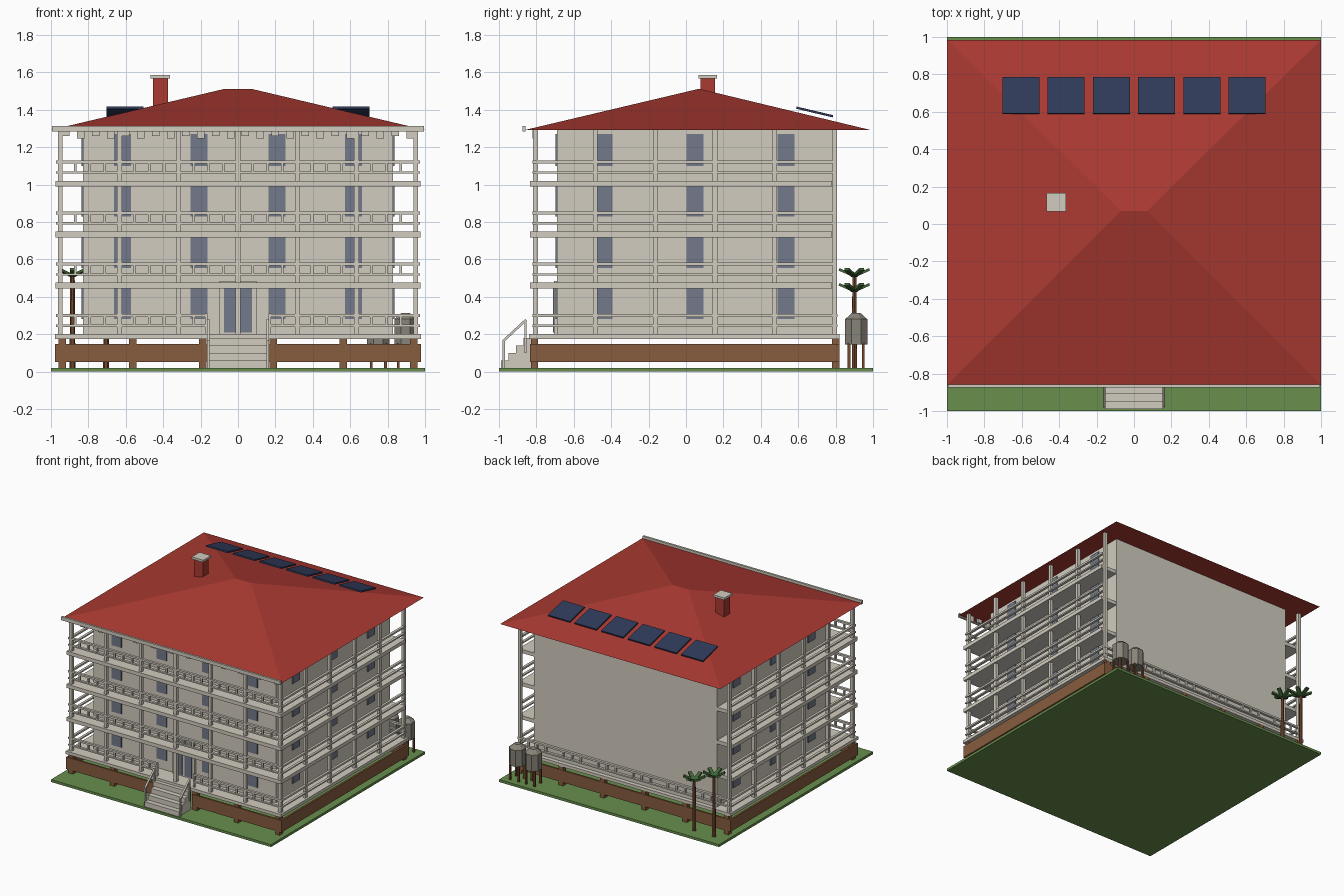
import bpy, bmesh, math
from mathutils import Matrix, Vector

if "Cube" in bpy.data.objects:
    bpy.data.objects.remove(bpy.data.objects["Cube"])


def material(name, srgb):
    m = bpy.data.materials.new(name)
    lin = [c / 12.92 if c < 0.04 else ((c + 0.055) / 1.055) ** 2.4 for c in srgb]
    m.diffuse_color = (*lin, 1)
    m.use_nodes = True
    m.node_tree.nodes["Principled BSDF"].inputs["Base Color"].default_value = m.diffuse_color
    return m


CREAM = material("cream_plaster", (0.82, 0.80, 0.75))
RED = material("red_roof", (0.67, 0.225, 0.195))
GLASS = material("grey_blue_glass", (0.45, 0.475, 0.54))
BROWN = material("brown_timber", (0.53, 0.36, 0.245))
TRUNK = material("dark_bark", (0.45, 0.28, 0.18))
LEAF = material("leaf_green", (0.26, 0.41, 0.22))
GRASS = material("grass_green", (0.41, 0.56, 0.30))
STEEL = material("tank_grey", (0.53, 0.515, 0.47))
SOLAR = material("solar_navy", (0.19, 0.23, 0.35))


class Part:
    """Collects primitives into one named object."""

    def __init__(self, name, mat):
        self.name, self.mat, self.bm = name, mat, bmesh.new()

    def box(self, x0, x1, y0, y1, z0, z1, turn=Matrix()):
        c = Vector(((x0 + x1) / 2, (y0 + y1) / 2, (z0 + z1) / 2))
        size = Matrix.Diagonal((x1 - x0, y1 - y0, z1 - z0, 1))
        bmesh.ops.create_cube(self.bm, size=1, matrix=Matrix.Translation(c) @ turn @ size)

    def post(self, x, y, z0, z1, w=0.025):
        self.box(x - w / 2, x + w / 2, y - w / 2, y + w / 2, z0, z1)

    def cone(self, x, y, z0, z1, r0, r1, n=8):
        bmesh.ops.create_cone(self.bm, cap_ends=True, segments=n, radius1=r0, radius2=r1, depth=z1 - z0,
                              matrix=Matrix.Translation((x, y, (z0 + z1) / 2)) @ Matrix.Rotation(math.pi / n, 4, 'Z'))

    def done(self):
        me = bpy.data.meshes.new(self.name)
        bmesh.ops.recalc_face_normals(self.bm, faces=self.bm.faces)
        self.bm.to_mesh(me)
        self.bm.free()
        me.materials.append(self.mat)
        bpy.context.collection.objects.link(bpy.data.objects.new(self.name, me))


FLOORS = [0.20, 0.475, 0.748, 1.02]          # walking level of each storey
POST_X = [-0.95 + i * 0.95 / 3 for i in range(7)]
POST_Y = [-0.805 + i * 0.32 for i in range(6)]

# Lawn
p = Part("lawn", GRASS)
p.box(-1, 1, -1, 1, 0, 0.02)
p.done()

# Stilts and skirt boards
p = Part("stilts", BROWN)
for x in (0.188, 0.563, 0.94):
    for s in (-1, 1):
        for y in (-0.81, 0.80):
            p.post(s * x, y, 0.01, 0.18, 0.04)
p.done()
p = Part("skirt_boards", BROWN)
for s in (-1, 1):
    a, b = sorted((s * 0.165, s * 0.978))
    p.box(a, b, -0.835, -0.82, 0.05, 0.148)
    a, b = sorted((s * 0.963, s * 0.978))
    p.box(a, b, -0.835, 0.822, 0.05, 0.148)
p.box(-0.978, 0.978, 0.807, 0.822, 0.05, 0.148)
p.done()

# Main block
p = Part("walls", CREAM)
p.box(-0.83, 0.83, -0.69, 0.785, 0.18, 1.295)
p.done()

# Ground deck and balcony slabs wrapping the front and sides
p = Part("balcony_decks", CREAM)
p.box(-0.978, 0.978, -0.84, 0.82, 0.175, 0.20)
for z in FLOORS[1:]:
    p.box(-0.975, 0.975, -0.835, -0.68, z - 0.03, z)
    for s in (-1, 1):
        a, b = sorted((s * 0.82, s * 0.975))
        p.box(a, b, -0.835, 0.78, z - 0.03, z)
p.done()

# Balcony posts
p = Part("balcony_posts", CREAM)
for x in POST_X:
    p.post(x, -0.805, 0.2, 1.295)
for s in (-1, 1):
    for y in POST_Y[1:]:
        p.post(s * 0.95, y, 0.2, 1.295)
p.done()

# Railings: two rails all round, balusters on the front and the ground-floor back
rails = Part("balcony_rails", CREAM)
bal = Part("balusters", CREAM)
for i, z in enumerate(FLOORS):
    for h, t in ((0.10, 0.015), (0.045, 0.011)):
        for a, b in ([(-0.972, -0.165), (0.165, 0.972)] if i == 0 else [(-0.972, 0.972)]):
            rails.box(a, b, -0.82, -0.80, z + h - t / 2, z + h + t / 2)
        for x in (-0.96, 0.96):
            rails.box(x - 0.01, x + 0.01, -0.82, 0.785, z + h - t / 2, z + h + t / 2)
        if i == 0:
            rails.box(-0.965, 0.965, 0.79, 0.81, z + h - t / 2, z + h + t / 2)
    for x in POST_X[:-1]:
        for k in (1, 2, 3):
            bx = x + k * 0.95 / 12
            if i or abs(bx) > 0.165:
                bal.post(bx, -0.81, z + 0.045, z + 0.10, 0.014)
            if i == 0:
                bal.post(bx, 0.80, z + 0.045, z + 0.10, 0.014)
rails.done()
bal.done()

# Windows
p = Part("windows", GLASS)
for i, z in enumerate(FLOORS):
    a, b = z + 0.08, z + 0.25
    for x in (-0.618, -0.208, 0.208, 0.618):
        p.box(x - 0.045, x + 0.045, -0.698, -0.689, a, b)
    for s in (-1, 1):
        for y in (-0.44, 0.048, 0.535):
            x0, x1 = sorted((s * 0.829, s * 0.838))
            p.box(x0, x1, y - 0.046, y + 0.046, a, b)
p.done()

# Entrance
p = Part("door_surround", CREAM)
p.box(-0.1, 0.1, -0.705, -0.685, 0.2, 0.485)
p.done()
p = Part("door_panels", GLASS)
for s in (-1, 1):
    p.box(s * 0.043 - 0.032, s * 0.043 + 0.032, -0.712, -0.704, 0.21, 0.445)
p.done()

# Entrance stairs with handrails
p = Part("stairs", CREAM)
for i in range(4):
    p.box(-0.155, 0.155, -0.99 + i * 0.04, -0.83, 0.02, 0.06 + i * 0.04)
p.done()
p = Part("stair_handrails", CREAM)
for s in (-1, 1):
    x = s * 0.16
    p.post(x, -0.975, 0.02, 0.17, 0.013)
    p.post(x, -0.858, 0.10, 0.275, 0.013)
    p.box(x - 0.007, x + 0.007, -1.0, -0.833, 0.213, 0.226, Matrix.Rotation(math.radians(43), 4, 'X'))
    p.post(s * 0.17, -0.81, 0.2, 0.31, 0.015)
p.done()

# Hip roof with a short ridge
p = Part("hip_roof", RED)
c = [p.bm.verts.new(v) for v in ((-1, -0.86, 1.292), (1, -0.86, 1.292), (1, 0.985, 1.292), (-1, 0.985, 1.292),
                                 (-0.07, 0.07, 1.512), (0.07, 0.07, 1.512))]
for f in ((0, 1, 5, 4), (1, 2, 5), (2, 3, 4, 5), (3, 0, 4), (3, 2, 1, 0)):
    p.bm.faces.new([c[i] for i in f])
p.done()

# Front fascia and trim blocks
p = Part("front_fascia", CREAM)
p.box(-0.995, 0.995, -0.875, -0.858, 1.283, 1.312)
p.done()
p = Part("eave_blocks", CREAM)
for i in range(24):
    x = -0.92 + i * 0.08
    p.box(x - 0.02, x + 0.02, -0.82, -0.805, 1.245 if i % 2 else 1.26, 1.293)
p.done()

# Chimney
p = Part("chimney", RED)
p.box(-0.455, -0.375, 0.078, 0.155, 1.36, 1.57)
p.done()
p = Part("chimney_cap", CREAM)
p.box(-0.467, -0.363, 0.066, 0.166, 1.567, 1.585)
p.done()

# Solar panels parallel to the back slope
p = Part("solar_panels", SOLAR)
for i in range(6):
    x = -0.605 + i * 0.242
    p.box(x - 0.099, x + 0.099, 0.588, 0.788, 1.382, 1.394, Matrix.Rotation(math.radians(-13.3), 4, 'X'))
p.done()

# Water tanks on legs
tank = Part("water_tanks", STEEL)
legs = Part("tank_legs", TRUNK)
for x in (0.75, 0.895):
    tank.cone(x, 0.91, 0.145, 0.28, 0.064, 0.064)
    tank.cone(x, 0.91, 0.28, 0.312, 0.064, 0.026)
    for dx in (-0.038, 0.038):
        for dy in (-0.038, 0.038):
            legs.post(x + dx, 0.91 + dy, 0.01, 0.15, 0.015)
tank.done()
legs.done()

# Palms
trunk = Part("palm_trunks", TRUNK)
crown = Part("palm_leaves", LEAF)
for x, h in ((-0.885, 0.51), (-0.705, 0.43)):
    trunk.cone(x, 0.90, 0.01, h, 0.016, 0.012, 6)
    for k in range(6):
        a = math.radians(60 * k + 30)
        cx, cy = x + 0.042 * math.cos(a), 0.90 + 0.042 * math.sin(a)
        turn = Matrix.Rotation(a, 4, 'Z') @ Matrix.Rotation(math.radians(-24), 4, 'Y')
        crown.box(cx - 0.043, cx + 0.043, cy - 0.014, cy + 0.014, h + 0.012, h + 0.026, turn)
trunk.done()
crown.done()
